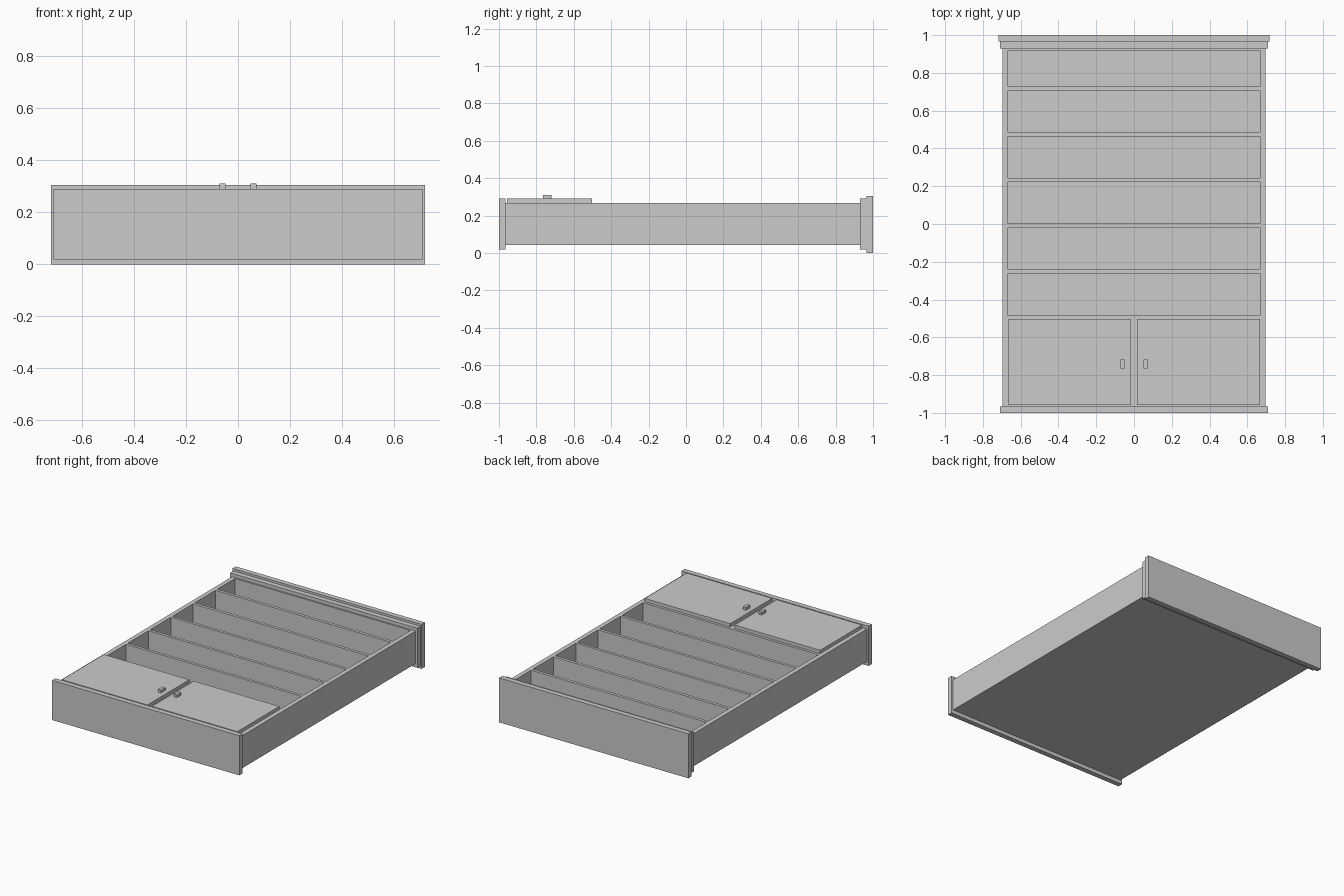
import bpy, bmesh
from mathutils import Vector

if "Cube" in bpy.data.objects:
    bpy.data.objects.remove(bpy.data.objects["Cube"])


def box(name, x, y, z):
    """Axis-aligned box from (min, max) ranges."""
    bm = bmesh.new()
    bmesh.ops.create_cube(bm, size=1)
    lo, hi = Vector((x[0], y[0], z[0])), Vector((x[1], y[1], z[1]))
    for v in bm.verts:
        v.co = Vector([lo[i] if v.co[i] < 0 else hi[i] for i in range(3)])
    mesh = bpy.data.meshes.new(name)
    bm.to_mesh(mesh)
    bm.free()
    ob = bpy.data.objects.new(name, mesh)
    bpy.context.collection.objects.link(ob)
    return ob


OUT, INN = 0.697, 0.666          # outer / inner half widths of the case
Y0, Y1 = -0.965, 0.93            # case ends
BACK, PANEL, FRONT = 0.044, 0.064, 0.267

# Back panel lying at the bottom
box("back_panel", (-OUT, OUT), (Y0, Y1), (BACK, PANEL))

# Mirrored sides, doors and handles
for side, s in (("left", -1), ("right", 1)):
    def span(a, b):
        return tuple(sorted((s * a, s * b)))
    box(side + "_side", span(INN, OUT), (Y0, Y1), (PANEL, FRONT))
    box(side + "_door", span(0.017, INN), (-0.957, -0.503), (FRONT, 0.29))
    box(side + "_handle", span(0.049, 0.072), (-0.765, -0.718), (0.29, 0.31))

# Shelves between the open compartments, plus end rails
shelves = [(0.919, Y1), (0.707, 0.728), (0.464, 0.485), (0.224, 0.243),
           (-0.018, 0.002), (-0.261, -0.241), (-0.505, -0.485), (Y0, -0.955)]
for i, y in enumerate(shelves):
    box(f"shelf_{i + 1}", (-INN, INN), y, (PANEL, FRONT))

# Divider behind the gap between the doors
box("door_divider", (-0.017, 0.017), (-0.955, -0.505), (PANEL, FRONT))

# Plinth and stepped cornice
box("plinth", (-0.71, 0.71), (-1, Y0), (0.018, 0.29))
box("cornice_lower", (-0.71, 0.71), (Y1, 0.965), (0.018, 0.29))
box("cornice_upper", (-0.718, 0.718), (0.965, 1), (0, 0.305))
